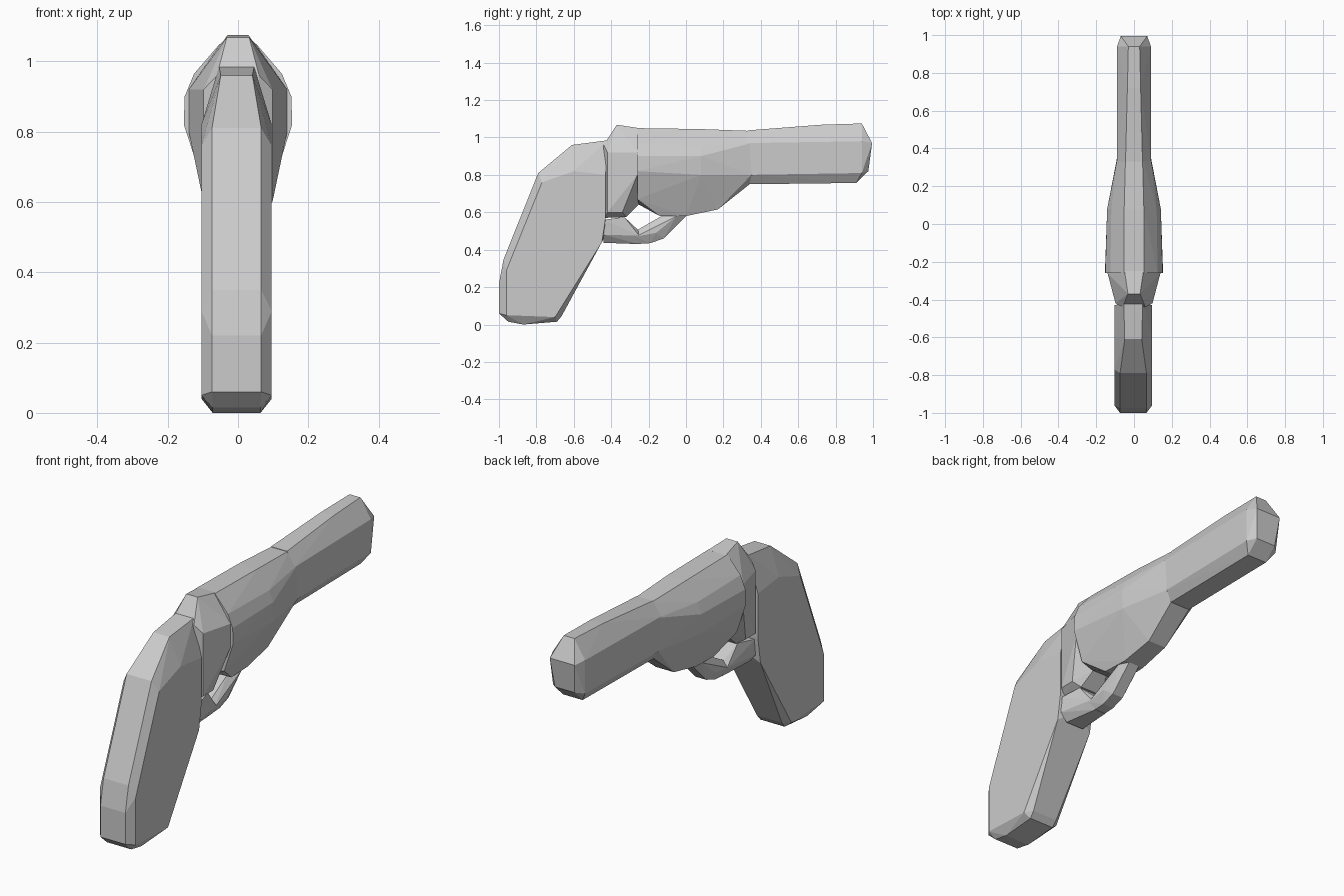
import bpy
import bmesh
from math import radians


def hull(name, points, shift=0.0):
    """Faceted convex part from (half width, y, z) points mirrored across x."""
    bm = bmesh.new()
    for w, y, z in points:
        for side in (-1, 1):
            bm.verts.new((side * w + shift, y, z))
    res = bmesh.ops.convex_hull(bm, input=bm.verts[:])
    loose = [v for v in bm.verts if not v.link_faces]
    bmesh.ops.delete(bm, geom=loose, context='VERTS')
    bmesh.ops.dissolve_limit(bm, angle_limit=radians(1),
                             verts=bm.verts[:], edges=bm.edges[:])
    bmesh.ops.recalc_face_normals(bm, faces=bm.faces[:])
    mesh = bpy.data.meshes.new(name)
    bm.to_mesh(mesh)
    bm.free()
    obj = bpy.data.objects.new(name, mesh)
    bpy.context.collection.objects.link(obj)
    return obj


def at_width(w, profile):
    return [(w, y, z) for y, z in profile]


# Grip: wide flat sides, narrower rim, tapered top
grip_rim = [(-1.0, 0.06), (-1.0, 0.22), (-0.975, 0.35), (-0.79, 0.81),
            (-0.665, 0.045), (-0.44, 0.46)]
grip_side = [(-0.96, 0.05), (-0.96, 0.29), (-0.77, 0.76), (-0.70, 0.04),
             (-0.45, 0.44), (-0.43, 0.57), (-0.43, 0.80), (-0.60, 0.82)]
grip_base = [(-0.95, 0.015), (-0.87, 0.0), (-0.69, 0.015)]
hull("grip",
     at_width(0.07, grip_rim) + at_width(0.10, grip_side)
     + at_width(0.068, grip_base)
     + [(0.045, -0.61, 0.96), (0.05, -0.42, 0.985)], shift=-0.004)

# Rear frame joining grip and body
hull("rear_frame",
     at_width(0.098, [(-0.42, 0.60), (-0.42, 0.92), (-0.34, 0.60), (-0.34, 0.95)])
     + at_width(0.06, [(-0.44, 0.57), (-0.44, 0.96), (-0.32, 0.575)])
     + [(0.032, -0.37, 1.068), (0.05, -0.25, 1.05), (0.14, -0.26, 0.92),
        (0.14, -0.26, 0.80), (0.04, -0.25, 0.645)])

# Bulged body with cylinder swell
hull("body", [
    (0.052, -0.26, 1.05), (0.125, -0.26, 0.965), (0.152, -0.26, 0.90),
    (0.154, -0.26, 0.82), (0.105, -0.26, 0.67), (0.05, -0.25, 0.64),
    (0.052, 0.08, 1.045), (0.12, 0.08, 0.955), (0.142, 0.08, 0.90),
    (0.138, 0.08, 0.80),
    (0.06, -0.14, 0.58), (0.055, 0.0, 0.58), (0.05, 0.17, 0.615),
    (0.045, 0.35, 1.035), (0.088, 0.35, 0.97), (0.09, 0.35, 0.80),
    (0.055, 0.34, 0.75)])

# Barrel with faceted muzzle
hull("barrel",
     at_width(0.09, [(0.33, 0.80), (0.33, 0.97), (0.94, 0.81), (0.94, 0.98)])
     + at_width(0.055, [(0.33, 0.75), (0.91, 0.757)])
     + [(0.045, 0.33, 1.038), (0.035, 0.72, 1.068), (0.03, 0.94, 1.075),
        (0.07, 0.995, 0.97), (0.055, 0.975, 0.82)])

# Trigger guard: rear and front halves of the loop
hull("guard_rear", [
    (0.085, -0.44, 0.56), (0.085, -0.44, 0.48), (0.05, -0.44, 0.437),
    (0.06, -0.33, 0.575), (0.03, -0.25, 0.50), (0.055, -0.25, 0.475),
    (0.03, -0.25, 0.43)])
hull("guard_front", [
    (0.03, -0.27, 0.50), (0.055, -0.27, 0.47), (0.03, -0.27, 0.43),
    (0.03, -0.19, 0.435), (0.03, -0.12, 0.46), (0.055, -0.16, 0.49),
    (0.055, -0.05, 0.58), (0.03, 0.0, 0.58), (0.03, -0.13, 0.58)])
